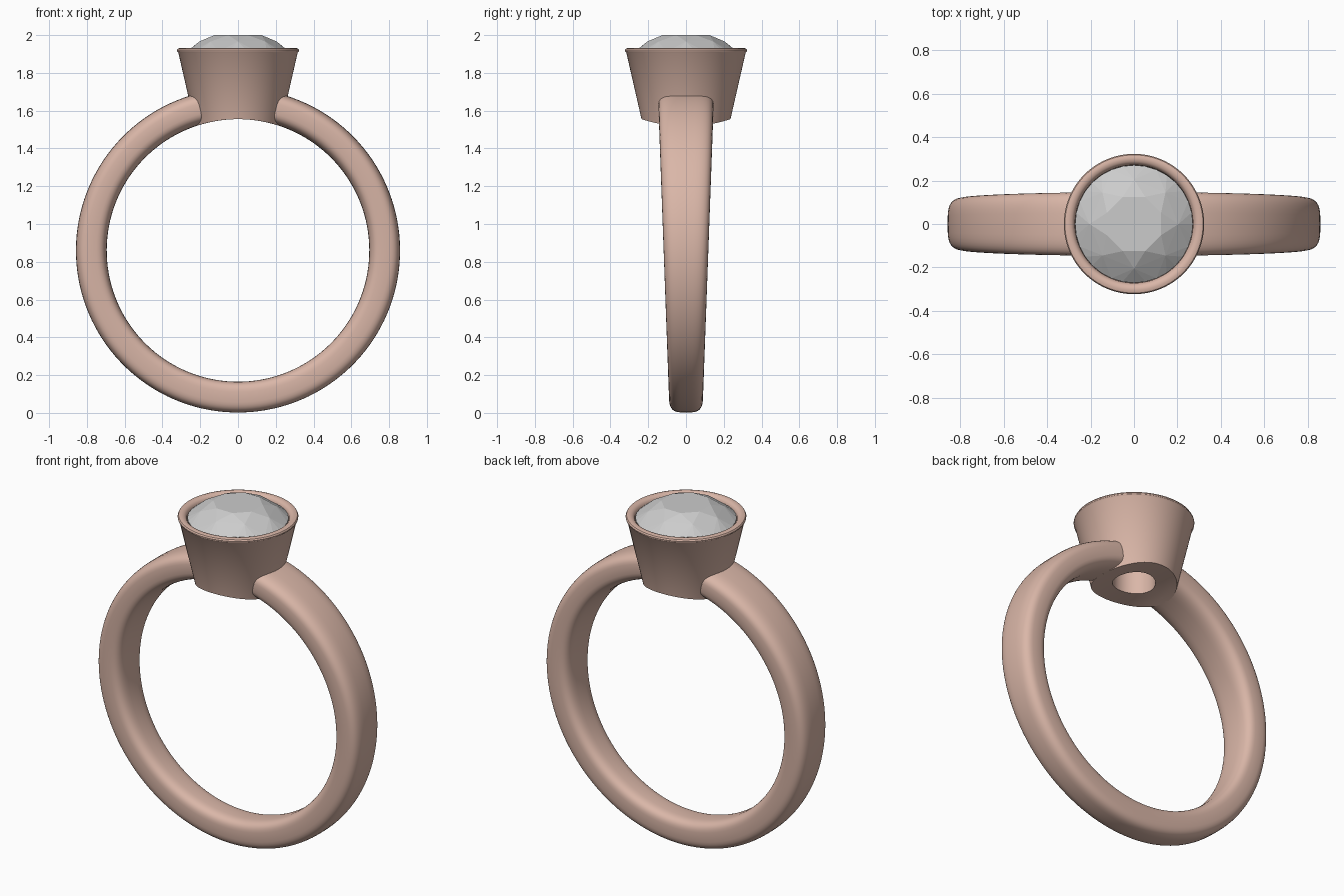
import bpy, bmesh, math
from math import sin, cos, pi, sqrt

if "Cube" in bpy.data.objects:
    bpy.data.objects.remove(bpy.data.objects["Cube"])

CZ, RI, RO = 0.86, 0.695, 0.858      # band centre height, inner and outer radius

gold = bpy.data.materials.new("rose_gold")
gold.diffuse_color = (0.70, 0.47, 0.39, 1)
gold.use_nodes = True
gold.node_tree.nodes["Principled BSDF"].inputs["Base Color"].default_value = gold.diffuse_color


def make(name, verts, faces, mat=None, angle=None):
    me = bpy.data.meshes.new(name)
    me.from_pydata(verts, [], faces)
    bm = bmesh.new()
    bm.from_mesh(me)
    bmesh.ops.recalc_face_normals(bm, faces=bm.faces)
    bm.to_mesh(me)
    bm.free()
    ob = bpy.data.objects.new(name, me)
    bpy.context.collection.objects.link(ob)
    if mat:
        me.materials.append(mat)
    if angle:
        bpy.ops.object.select_all(action='DESELECT')
        ob.select_set(True)
        bpy.context.view_layer.objects.active = ob
        bpy.ops.object.shade_smooth_by_angle(angle=math.radians(angle))
    return ob


def bridge(rows, n, closed):
    return [(i % rows * n + j, i % rows * n + (j + 1) % n,
             (i + 1) % rows * n + (j + 1) % n, (i + 1) % rows * n + j)
            for i in range(rows if closed else rows - 1) for j in range(n)]


# Tapered band: rounded section swept round the finger, open under the bezel
def spow(v, e):
    return math.copysign(abs(v) ** e, v)


SEG, SEC, GAP = 128, 40, math.radians(14.5)
verts = []
for i in range(SEG + 1):
    a = GAP + (2 * pi - 2 * GAP) * i / SEG
    for j in range(SEC):
        t = 2 * pi * j / SEC
        r = (RI + RO) / 2 + (RO - RI) / 2 * spow(cos(t), 0.6)
        z = CZ + r * cos(a)
        half = 0.087 + 0.0365 * z
        verts.append((r * sin(a), half * spow(sin(t), 0.6), z))
faces = bridge(SEG + 1, SEC, False)
faces += [tuple(range(SEC)), tuple(range(SEG * SEC, (SEG + 1) * SEC))]
make("band", verts, faces, gold, 40)

# Bezel: lathed cup whose underside follows the finger hole
N = 96
profile = [(0.316, 1.908), (0.322, 1.914), (0.323, 1.921), (0.318, 1.929),
           (0.305, 1.933), (0.288, 1.930), (0.277, 1.920), (0.272, 1.905),
           (0.270, 1.880), (0.115, 1.740)]
under = [0.115, 0.155, 0.195, None]   # None = where the outer cone meets the finger hole


def finger(x):
    return CZ + sqrt(RI * RI - x * x)


def cone_radius(c):
    r = 0.235
    for _ in range(4):
        r = 0.235 + 0.228 * (finger(r * c) - 1.553)
    return r


verts = [(r * cos(2 * pi * j / N), r * sin(2 * pi * j / N), z)
         for r, z in profile for j in range(N)]
for r in under:
    for j in range(N):
        a = 2 * pi * j / N
        q = r or cone_radius(cos(a))
        verts.append((q * cos(a), q * sin(a), finger(q * cos(a))))
make("bezel", verts, bridge(len(profile) + len(under), N, True), gold, 35)

# Faceted round stone: table, crown, girdle and pavilion as one convex hull
bm = bmesh.new()
for r, z, n, off in [(0.135, 2.0, 8, 0.5), (0.205, 1.966, 8, 0), (0.271, 1.912, 32, 0),
                     (0.271, 1.902, 32, 0), (0.11, 1.775, 8, 0.5)]:
    for j in range(n):
        a = 2 * pi * (j + off) / n
        bm.verts.new((r * cos(a), r * sin(a), z))
bm.verts.new((0, 0, 1.68))
bmesh.ops.convex_hull(bm, input=bm.verts)
bmesh.ops.dissolve_limit(bm, angle_limit=0.01, verts=bm.verts, edges=bm.edges)
gem = bpy.data.meshes.new("gemstone")
bm.to_mesh(gem)
bm.free()
bpy.context.collection.objects.link(bpy.data.objects.new("gemstone", gem))
